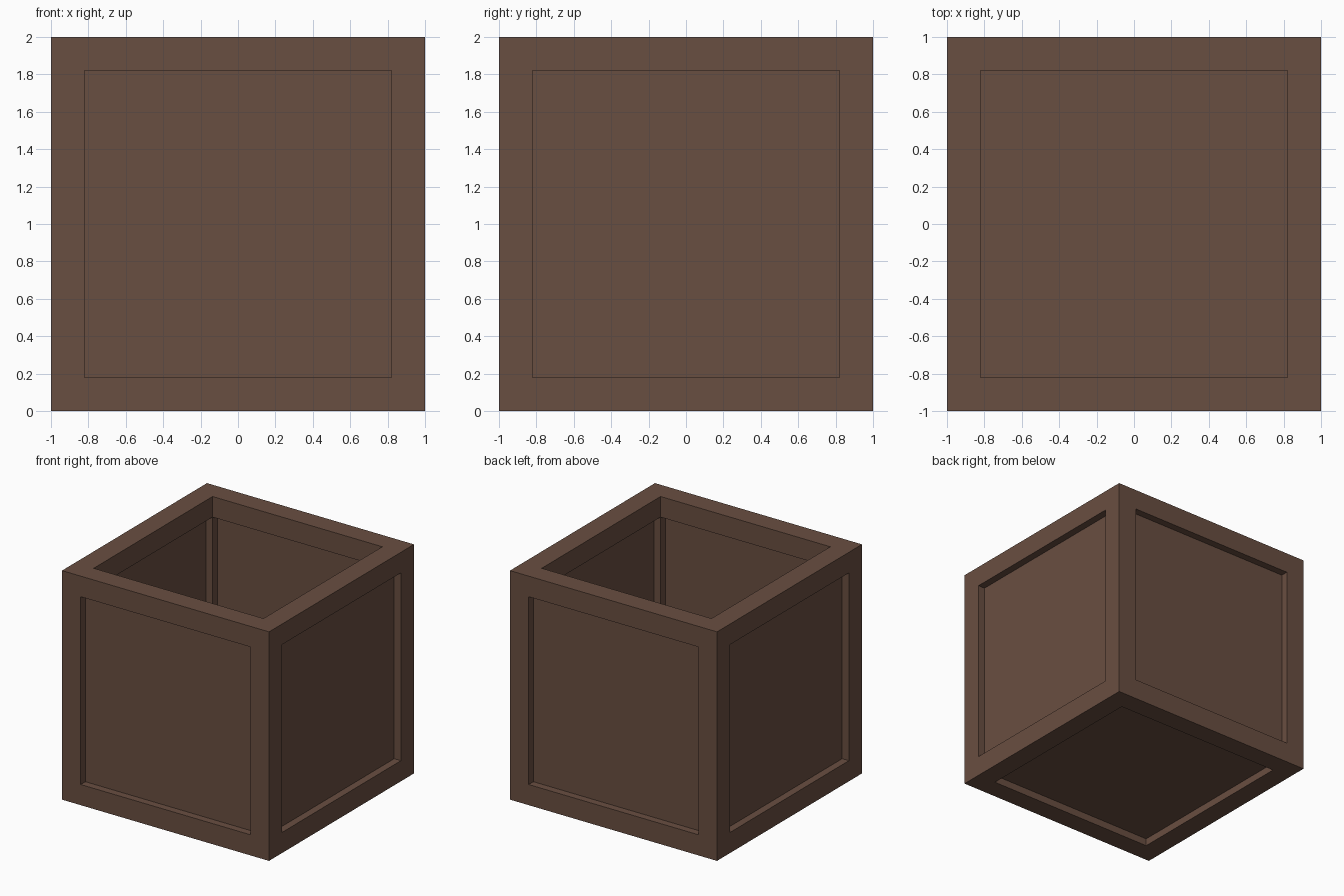
import bpy, bmesh, math
from itertools import product
from mathutils import Matrix, Vector

if "Cube" in bpy.data.objects:
    bpy.data.objects.remove(bpy.data.objects["Cube"])

BEAM = 0.18       # beam thickness
RECESS = 0.065    # panel set back from both beam faces
INNER = 1 - BEAM

wood = bpy.data.materials.new("brown wood")
wood.diffuse_color = (0.141, 0.0764, 0.0529, 1)
wood.use_nodes = True
wood.node_tree.nodes["Principled BSDF"].inputs["Base Color"].default_value = wood.diffuse_color


def add_object(name, bm):
    mesh = bpy.data.meshes.new(name)
    bm.to_mesh(mesh)
    bm.free()
    mesh.materials.append(wood)
    obj = bpy.data.objects.new(name, mesh)
    bpy.context.collection.objects.link(obj)
    return obj


# Frame: cells of a 3x3x3 lattice, solid along the twelve cube edges
stops = (-1, -INNER, INNER, 1)


def solid(cell):
    return all(0 <= i <= 2 for i in cell) and sum(i != 1 for i in cell) >= 2


bm = bmesh.new()
for cell in product(range(3), repeat=3):
    if not solid(cell):
        continue
    for axis, side in product(range(3), (0, 1)):
        neighbour = list(cell)
        neighbour[axis] += 2 * side - 1
        if solid(neighbour):
            continue
        u, v = (axis + 1) % 3, (axis + 2) % 3
        corners = []
        for du, dv in ((0, 0), (1, 0), (1, 1), (0, 1)):
            p = [0, 0, 0]
            p[axis] = stops[cell[axis] + side]
            p[u] = stops[cell[u] + du]
            p[v] = stops[cell[v] + dv]
            corners.append(bm.verts.new((p[0], p[1], p[2] + 1)))
        bm.faces.new(corners if side else corners[::-1])
bmesh.ops.remove_doubles(bm, verts=bm.verts, dist=1e-5)
add_object("crate_frame", bm)

# Panels: thin boards on the four sides and the floor, top left open
thickness = BEAM - 2 * RECESS
directions = {
    "front_panel": (0, -1, 0),
    "back_panel": (0, 1, 0),
    "left_panel": (-1, 0, 0),
    "right_panel": (1, 0, 0),
    "floor_panel": (0, 0, -1),
}
for name, d in directions.items():
    size = [thickness if c else 2 * INNER + 0.04 for c in d]
    centre = Vector(d) * (1 - BEAM / 2) + Vector((0, 0, 1))
    bm = bmesh.new()
    bmesh.ops.create_cube(bm, size=1, matrix=Matrix.Translation(centre) @ Matrix.Diagonal((*size, 1)))
    add_object(name, bm)
